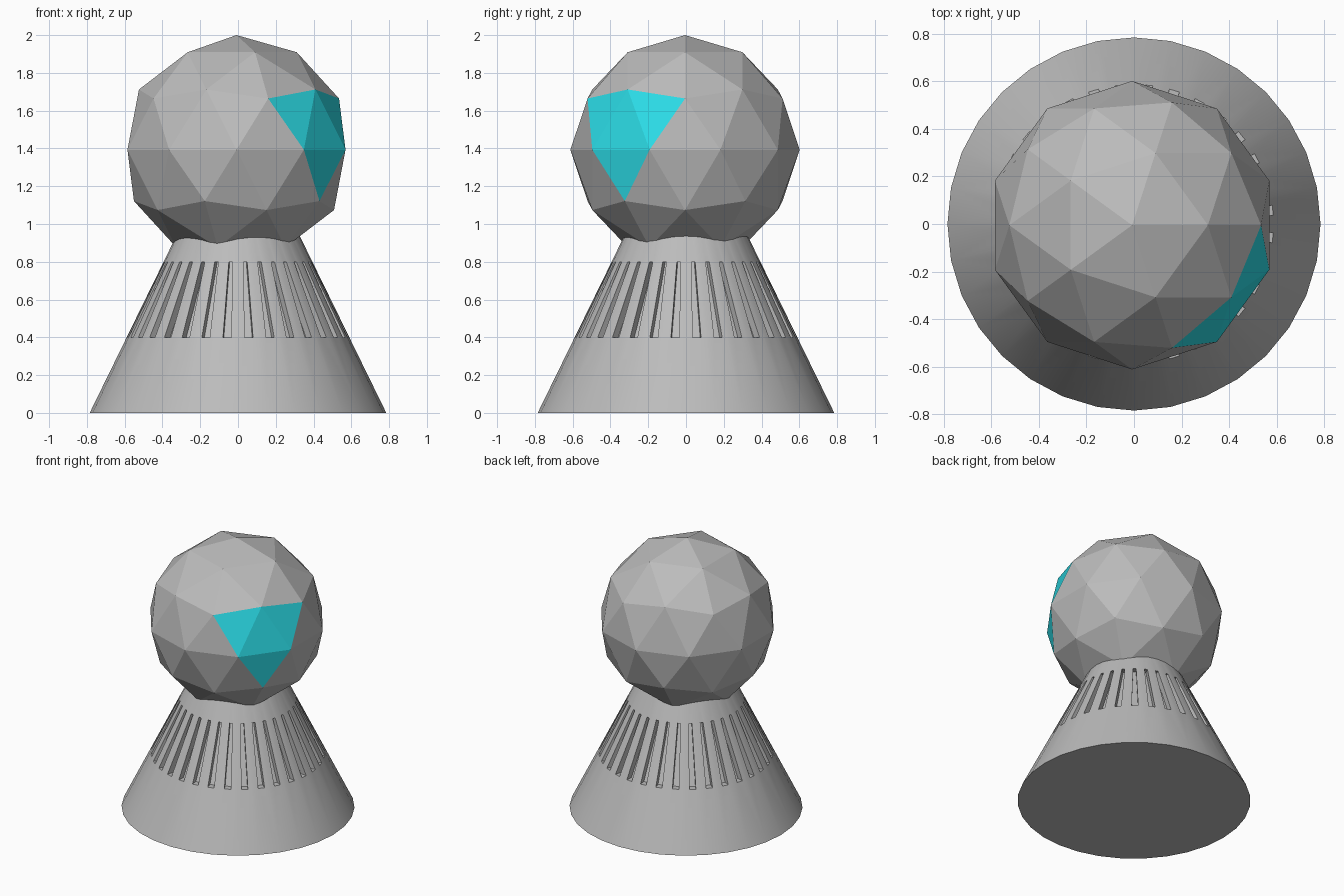
import bpy, bmesh, math
from mathutils import Vector

if "Cube" in bpy.data.objects:
    bpy.data.objects.remove(bpy.data.objects["Cube"])

SIDES = 32
R0, SLOPE = 0.785, 0.489      # base radius and taper of the pedestal


def radius(z):
    return R0 - SLOPE * z


def material(name, rgb):
    m = bpy.data.materials.new(name)
    m.diffuse_color = (*rgb, 1)
    m.use_nodes = True
    m.node_tree.nodes["Principled BSDF"].inputs["Base Color"].default_value = m.diffuse_color
    return m


grey = material("light grey", (0.5, 0.5, 0.5))
cyan = material("cyan", (0.03, 0.88, 0.98))

# Pedestal: tapered 32-sided cylinder, its top hidden inside the ball
bpy.ops.mesh.primitive_cone_add(vertices=SIDES, radius1=R0, radius2=radius(1.2),
                                depth=1.2, location=(0, 0, 0.6))
pedestal = bpy.context.object
pedestal.name = "pedestal"
pedestal.data.materials.append(grey)

# Slot cutter: one wedge per side, wider at the bottom, following the taper
bm = bmesh.new()
for i in range(SIDES):
    a = (i + 0.5) * math.tau / SIDES
    out = Vector((math.cos(a), math.sin(a), 0))
    side = Vector((-math.sin(a), math.cos(a), 0))
    rings = []
    for z, half in ((0.4, 0.022), (0.8, 0.010)):
        ring = []
        for dr, s in ((-0.05, -1), (0.05, -1), (0.05, 1), (-0.05, 1)):
            p = out * (radius(z) + dr) + side * (s * half) + Vector((0, 0, z))
            ring.append(bm.verts.new(p))
        rings.append(ring)
    low, high = rings
    bm.faces.new(low[::-1])
    bm.faces.new(high)
    for k in range(4):
        n = (k + 1) % 4
        bm.faces.new((low[k], low[n], high[n], high[k]))
bmesh.ops.recalc_face_normals(bm, faces=bm.faces)
mesh = bpy.data.meshes.new("slot_cutter")
bm.to_mesh(mesh)
bm.free()
mesh.materials.append(grey)
cutter = bpy.data.objects.new("slot_cutter", mesh)
bpy.context.collection.objects.link(cutter)
cutter.hide_render = True

# Cut the slots, then drop the helper
cut = pedestal.modifiers.new("slots", 'BOOLEAN')
cut.operation = 'DIFFERENCE'
cut.solver = 'EXACT'
cut.object = cutter
bpy.context.view_layer.objects.active = pedestal
bpy.ops.object.modifier_apply(modifier=cut.name)
bpy.data.objects.remove(cutter)
bpy.ops.object.shade_smooth_by_angle(angle=math.radians(30))

# Ball: faceted icosphere
BALL_R = 0.607
bpy.ops.mesh.primitive_ico_sphere_add(subdivisions=2, radius=BALL_R,
                                      location=(-0.008, -0.005, 2 - BALL_R))
ball = bpy.context.object
ball.name = "ball"
ball.data.materials.append(grey)
ball.data.materials.append(cyan)

# Coloured patch: the four facets around one direction (front right)
look = Vector((1.893, -1.376, 0.447)).normalized()
for f in ball.data.polygons:
    f.use_smooth = False
    f.material_index = 1 if f.center.normalized().dot(look) > 0.866 else 0
